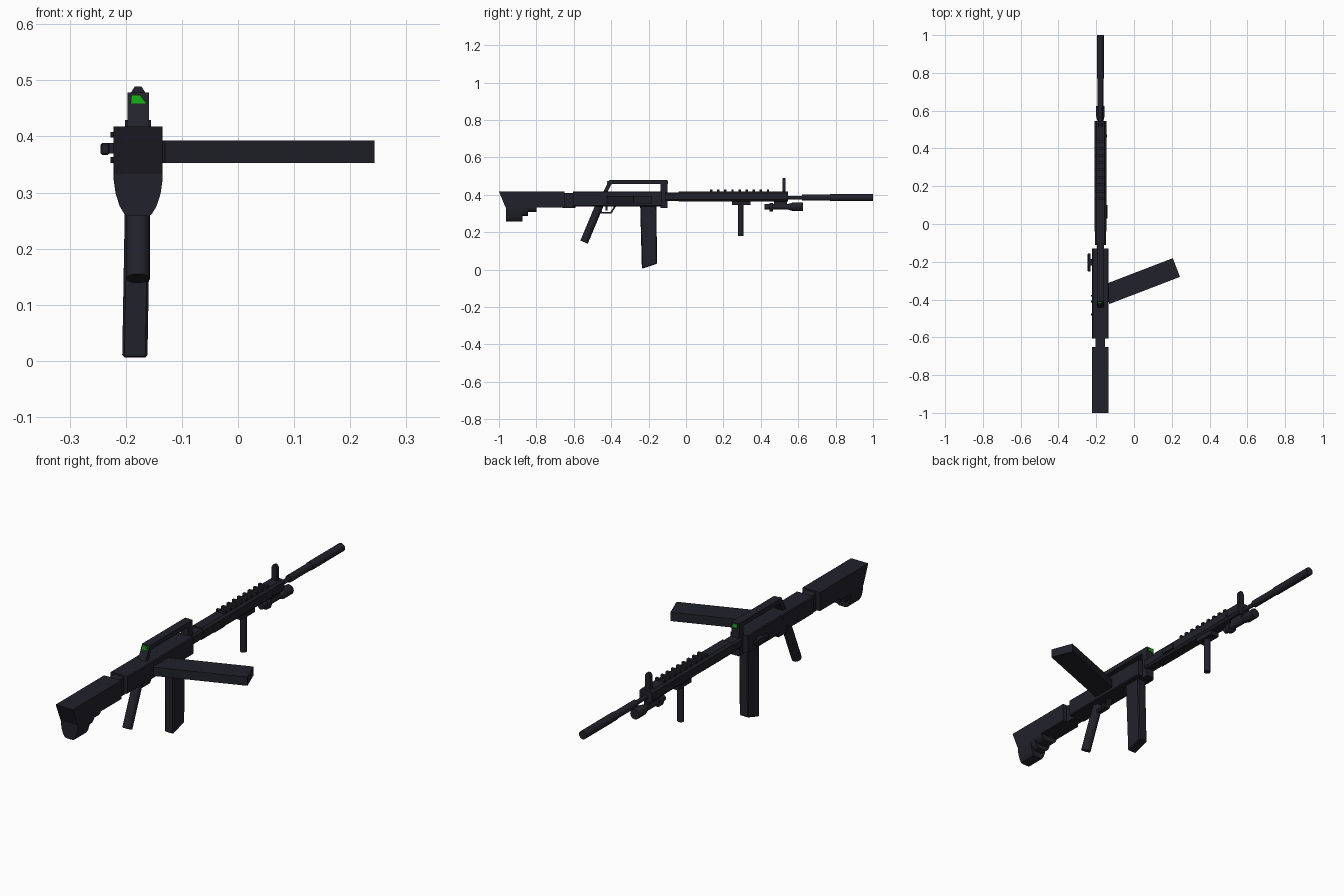
import bpy, bmesh, math
from mathutils import Vector, Matrix

if "Cube" in bpy.data.objects:
    bpy.data.objects.remove(bpy.data.objects["Cube"])

CX = -0.178  # centre line of the long body


def material(name, rgb):
    m = bpy.data.materials.new(name)
    m.diffuse_color = (*rgb, 1)
    m.use_nodes = True
    m.node_tree.nodes["Principled BSDF"].inputs["Base Color"].default_value = m.diffuse_color
    return m


DARK = material("dark_gunmetal", (0.0155, 0.0155, 0.024))
GREEN = material("bright_green", (0.008, 0.45, 0.008))


def finish(name, bm, mat, bevel=0.0, smooth=False):
    bmesh.ops.recalc_face_normals(bm, faces=bm.faces)
    if bevel:
        bmesh.ops.bevel(bm, geom=bm.edges[:], offset=bevel, segments=1, affect='EDGES')
    me = bpy.data.meshes.new(name)
    bm.to_mesh(me)
    bm.free()
    me.materials.append(mat)
    ob = bpy.data.objects.new(name, me)
    bpy.context.collection.objects.link(ob)
    if smooth:
        bpy.ops.object.select_all(action='DESELECT')
        ob.select_set(True)
        bpy.context.view_layer.objects.active = ob
        bpy.ops.object.shade_smooth_by_angle(angle=math.radians(40))
    return ob


def prism(name, pts, axis, a, b, mat=DARK, bevel=0.0):
    """Extrude a 2D outline: axis 'x' takes (y, z) points, axis 'y' takes (x, z), 'z' takes (x, y)."""
    place = {'x': lambda p, t: (t, p[0], p[1]),
             'y': lambda p, t: (p[0], t, p[1]),
             'z': lambda p, t: (p[0], p[1], t)}[axis]
    bm = bmesh.new()
    lo = [bm.verts.new(place(p, a)) for p in pts]
    hi = [bm.verts.new(place(p, b)) for p in pts]
    n = len(pts)
    bm.faces.new(lo)
    bm.faces.new(hi[::-1])
    for i in range(n):
        bm.faces.new((lo[i], hi[i], hi[(i + 1) % n], lo[(i + 1) % n]))
    return finish(name, bm, mat, bevel)


def box(name, x0, x1, y0, y1, z0, z1, mat=DARK, bevel=0.0):
    return prism(name, [(x0, z0), (x1, z0), (x1, z1), (x0, z1)], 'y', y0, y1, mat, bevel)


def rod(name, p, q, r, n=16, r2=None):
    p, q = Vector(p), Vector(q)
    d = q - p
    rot = d.to_track_quat('Z', 'Y').to_matrix().to_4x4()
    bm = bmesh.new()
    bmesh.ops.create_cone(bm, cap_ends=True, segments=n, radius1=r, radius2=r2 or r,
                          depth=d.length, matrix=Matrix.Translation((p + q) / 2) @ rot)
    return finish(name, bm, DARK, smooth=True)


def chamfered(w, z0, z1, c):
    """Cross-section centred on the body with cut corners."""
    return [(CX - w, z0 + c), (CX - w + c, z0), (CX + w - c, z0), (CX + w, z0 + c),
            (CX + w, z1 - c), (CX + w - c, z1), (CX - w + c, z1), (CX - w, z1 - c)]


# Butt stock: flat-sided top with rounded toe stepping up underneath
W = 0.0435
prism("stock_upper", [(-1, 0.418), (-0.965, 0.333), (-0.65, 0.333), (-0.65, 0.418)],
      'x', CX - W, CX + W)


def toe_section(z):
    half = [(W, 0.335), (W, 0.322), (0.040, 0.298), (0.033, 0.276), (0.024, 0.261), (0.016, 0.258)]
    k = (0.335 - z) / (0.335 - 0.258)
    pts = [(x, 0.335 - (0.335 - h) * k) for x, h in half]
    return [(CX + x, h) for x, h in pts] + [(CX - x, h) for x, h in reversed(pts)]


for i, (a, b, z) in enumerate([(-0.963, -0.875, 0.258), (-0.875, -0.845, 0.287),
                               (-0.845, -0.80, 0.307)]):
    prism(f"stock_toe_{i}", toe_section(z), 'y', a, b)

# Stock neck and receiver
box("stock_neck", CX - 0.025, CX + 0.025, -0.66, -0.59, 0.33, 0.411)
prism("receiver", chamfered(W, 0.338, 0.418, 0.004), 'y', -0.605, -0.13)

# Carry handle: slanted rear strut, top bar, front post
H = 0.019
prism("carry_handle", [(-0.445, 0.41), (-0.41, 0.478), (-0.10, 0.478), (-0.10, 0.457),
                       (-0.398, 0.457), (-0.422, 0.41)], 'x', CX - H, CX + H)
box("handle_front_post", CX - H, CX + H, -0.135, -0.10, 0.33, 0.478)
green_outline = [(CX - 0.013, 0.459), (CX + 0.015, 0.459), (CX + 0.003, 0.474), (CX - 0.012, 0.474)]
prism("rear_sight_dot", green_outline, 'y', -0.422, -0.412, GREEN)
prism("front_sight_dot", green_outline, 'y', -0.101, -0.097, GREEN)

# Pistol grip, trigger guard and trigger
rod("pistol_grip", (CX, -0.46, 0.35), (CX, -0.545, 0.147), 0.0215)
prism("trigger_guard", [(-0.475, 0.340), (-0.455, 0.301), (-0.398, 0.301), (-0.373, 0.340),
                        (-0.384, 0.340), (-0.404, 0.309), (-0.448, 0.309), (-0.463, 0.340)],
      'x', CX - 0.012, CX + 0.012)
box("trigger", CX - 0.005, CX + 0.005, -0.43, -0.42, 0.315, 0.34)

# Lower magazine, leaning slightly
mag = prism("lower_magazine", [(-0.245, 0.345), (-0.236, 0.005), (-0.155, 0.031), (-0.158, 0.345)],
            'x', CX - 0.0225, CX + 0.0225, bevel=0.004)
for v in mag.data.vertices:
    v.co.x -= 0.006 * (0.345 - v.co.z) / 0.345

# Side magazine, sticking out to the right and slightly forward
ang = math.radians(21)
d, n = Vector((math.cos(ang), math.sin(ang))), Vector((-math.sin(ang), math.cos(ang)))
tip = Vector((0.2245, -0.2305))
root = tip - d * 0.40
prism("side_magazine", [root - n * 0.053, tip - n * 0.053, tip + n * 0.053, root + n * 0.053],
      'z', 0.353, 0.393)

# Charging handle and small pins on the left
box("charging_stem", -0.234, -0.215, -0.22, -0.185, 0.370, 0.388)
box("charging_handle", -0.245, -0.229, -0.252, -0.157, 0.367, 0.388, bevel=0.003)
for i, (y, z) in enumerate([(-0.38, 0.403), (-0.41, 0.358), (-0.48, 0.358)]):
    rod(f"receiver_pin_{i}", (-0.215, y, z), (-0.227, y, z), 0.005, 8)

# Handguard and its ribs
prism("handguard_rear", chamfered(0.029, 0.367, 0.413, 0.008), 'y', -0.11, -0.03)
prism("handguard", chamfered(0.0315, 0.364, 0.419, 0.01), 'y', -0.04, 0.545)
for i in range(9):
    y = 0.128 + i * 0.038
    box(f"rail_rib_{i}", CX - 0.023, CX + 0.023, y, y + 0.013, 0.415, 0.429)
box("handguard_switch", CX + 0.028, CX + 0.039, 0.03, 0.10, 0.375, 0.397)
rod("handguard_pin", (CX + 0.025, 0.465, 0.385), (CX + 0.036, 0.465, 0.385), 0.008, 8)

# Front sight post with chamfered top
prism("front_sight", [(CX - 0.013, 0.41), (CX + 0.013, 0.41), (CX + 0.013, 0.478),
                      (CX + 0.006, 0.489), (CX - 0.006, 0.489), (CX - 0.013, 0.478)],
      'y', 0.515, 0.531)

# Barrel in three widths
for nm, a, b, r in [("barrel_root", 0.53, 0.63, 0.010), ("barrel_middle", 0.62, 0.78, 0.0165),
                    ("barrel_muzzle", 0.77, 1.0, 0.019)]:
    rod(nm, (CX, a, 0.385), (CX, b, 0.385), r)

# Foregrip
box("foregrip_base", CX - 0.022, CX + 0.022, 0.245, 0.345, 0.345, 0.368)
rod("foregrip", (CX, 0.293, 0.18), (CX, 0.293, 0.35), 0.0145)

# Under-barrel torch
Z = 0.336
box("torch_mount", CX - 0.012, CX + 0.012, 0.47, 0.54, 0.34, 0.368)
rod("torch_body", (CX, 0.42, Z), (CX, 0.56, Z), 0.015)
rod("torch_ring", (CX, 0.447, Z - 0.002), (CX, 0.465, Z - 0.002), 0.0235)
rod("torch_neck", (CX, 0.545, Z), (CX, 0.57, Z), 0.015, r2=0.0225)
rod("torch_head", (CX, 0.57, Z), (CX, 0.625, Z), 0.0225)
